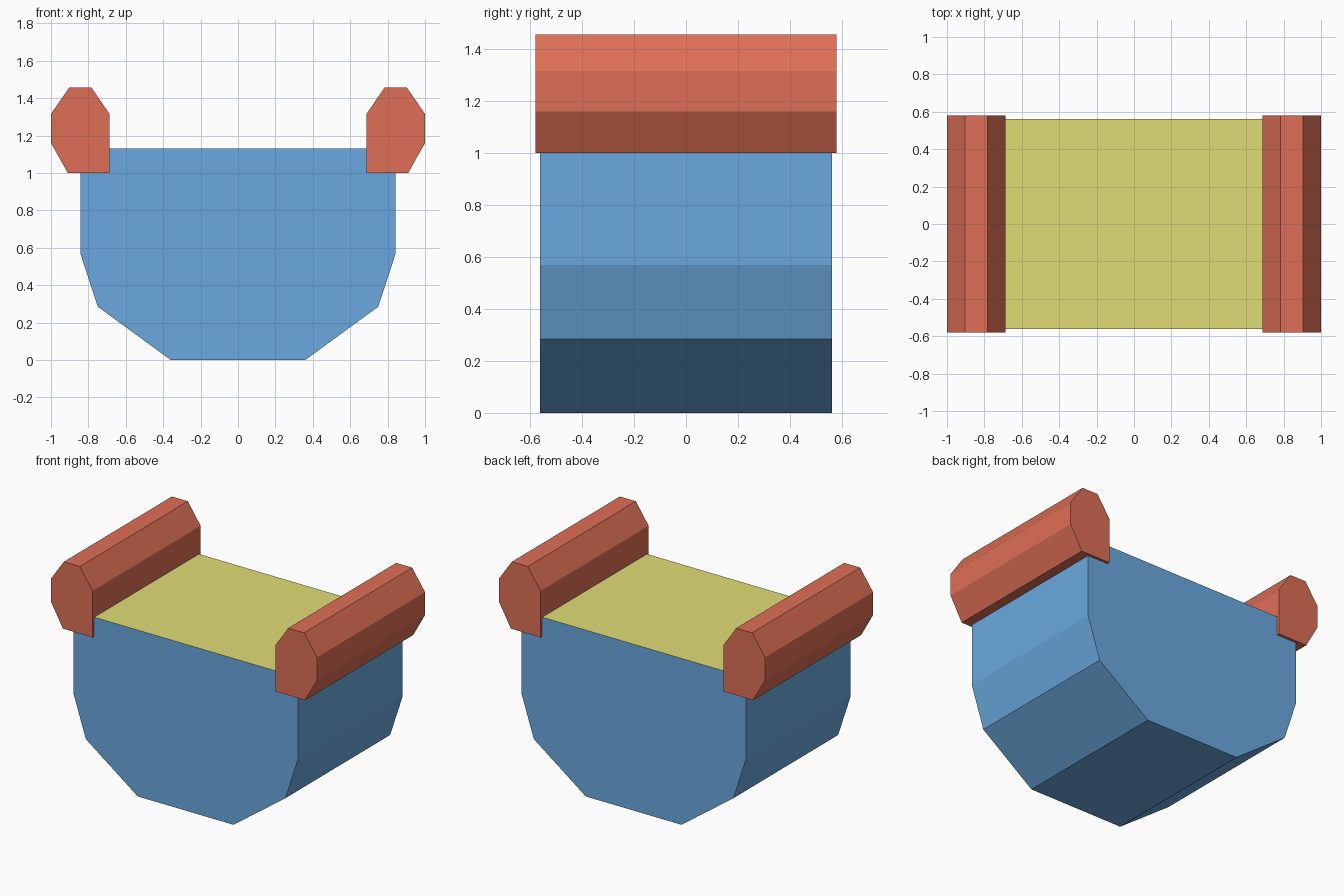
import bpy
import bmesh

if "Cube" in bpy.data.objects:
    bpy.data.objects.remove(bpy.data.objects["Cube"])


def srgb(r, g, b):
    lin = [((c / 255 + 0.055) / 1.055) ** 2.4 for c in (r, g, b)]
    return (*lin, 1.0)


def material(name, rgb):
    mat = bpy.data.materials.new(name)
    mat.diffuse_color = srgb(*rgb)
    mat.use_nodes = True
    mat.node_tree.nodes["Principled BSDF"].inputs["Base Color"].default_value = mat.diffuse_color
    return mat


blue = material("blue", (107, 169, 224))
yellow = material("yellow", (224, 220, 118))
red = material("red", (222, 111, 86))


def extrude_profile(name, profile, half_depth, mats):
    """Extrude an x-z outline along y, centred on y = 0."""
    bm = bmesh.new()
    face = bm.faces.new([bm.verts.new((x, -half_depth, z)) for x, z in profile])
    moved = bmesh.ops.extrude_face_region(bm, geom=[face])["geom"]
    verts = [g for g in moved if isinstance(g, bmesh.types.BMVert)]
    bmesh.ops.translate(bm, verts=verts, vec=(0, 2 * half_depth, 0))
    bmesh.ops.recalc_face_normals(bm, faces=bm.faces[:])
    # Upward faces take the second material, where there is one
    for f in bm.faces:
        if len(mats) > 1 and f.normal.z > 0.9:
            f.material_index = 1
    mesh = bpy.data.meshes.new(name)
    bm.to_mesh(mesh)
    bm.free()
    for m in mats:
        mesh.materials.append(m)
    obj = bpy.data.objects.new(name, mesh)
    bpy.context.collection.objects.link(obj)
    return obj


# Faceted tub with a yellow top
half = [(0.36, 0), (0.75, 0.285), (0.843, 0.57), (0.843, 1.13)]
tub_outline = half + [(-x, z) for x, z in reversed(half)]
extrude_profile("tub", tub_outline, 0.562, [blue, yellow])

# Side rails, mirrored left and right
rail = [(0.687, 1.0), (0.91, 1.0), (1.0, 1.16), (1.0, 1.315),
        (0.903, 1.456), (0.783, 1.456), (0.687, 1.315)]
for side, name in ((1, "right_rail"), (-1, "left_rail")):
    extrude_profile(name, [(side * x, z) for x, z in rail], 0.58, [red])
